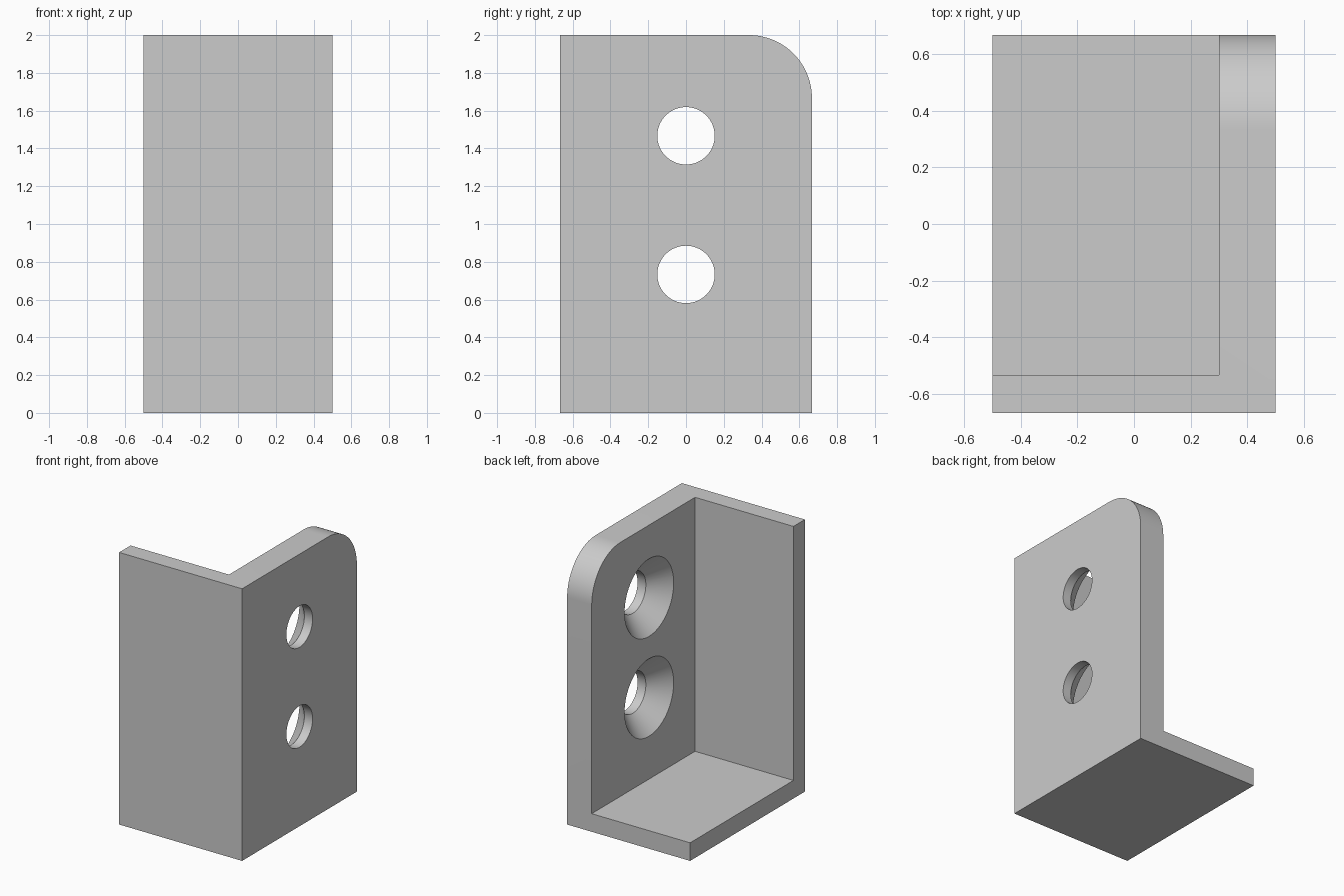
import bpy, bmesh, math
from mathutils import Matrix

cube = bpy.data.objects.get("Cube")
if cube:
    bpy.data.objects.remove(cube, do_unlink=True)

W, D, H = 1.0, 4 / 3, 2.0          # overall size
SIDE, WALL = 0.2, 0.133            # drilled plate / thin wall thickness
CORNER = 1 / 3                     # rounded corner radius
HOLE, SINK = 0.152, 0.285          # bore and countersink radii

grey = bpy.data.materials.new("plain_grey")
grey.use_nodes = True
colour = (0.6, 0.6, 0.6, 1)
grey.diffuse_color = colour
grey.node_tree.nodes["Principled BSDF"].inputs["Base Color"].default_value = colour


def make_object(name, bm):
    bmesh.ops.recalc_face_normals(bm, faces=bm.faces)
    mesh = bpy.data.meshes.new(name)
    bm.to_mesh(mesh)
    bm.free()
    mesh.materials.append(grey)
    obj = bpy.data.objects.new(name, mesh)
    bpy.context.collection.objects.link(obj)
    return obj


def box(lo, hi):
    bm = bmesh.new()
    bmesh.ops.create_cube(bm, size=1)
    for v in bm.verts:
        v.co = [hi[i] if v.co[i] > 0 else lo[i] for i in range(3)]
    return bm


def drill(name, z):
    """Straight bore flaring into a countersink on the inner face."""
    inner = W / 2 - SIDE
    profile = [(W / 2 + 0.1, 0), (W / 2 + 0.1, HOLE),
               (inner + SINK - HOLE, HOLE), (inner - 0.05, SINK + 0.05), (inner - 0.05, 0)]
    bm = bmesh.new()
    verts = [bm.verts.new((x, r, 0)) for x, r in profile]
    edges = [bm.edges.new(pair) for pair in zip(verts, verts[1:])]
    bmesh.ops.spin(bm, geom=verts + edges, cent=(0, 0, 0), axis=(1, 0, 0),
                   angle=math.tau, steps=64)
    bmesh.ops.remove_doubles(bm, verts=bm.verts, dist=1e-5)
    bmesh.ops.transform(bm, matrix=Matrix.Translation((0, 0, z)), verts=bm.verts)
    return make_object(name, bm)


# Solid block with the upper back edge rounded
bm = box((-W / 2, -D / 2, 0), (W / 2, D / 2, H))
edge = [e for e in bm.edges if all(v.co.y > 0 and v.co.z > H / 2 for v in e.verts)]
bmesh.ops.bevel(bm, geom=edge, offset=CORNER, segments=24, profile=0.5, affect='EDGES')
bracket = make_object("corner_bracket", bm)

# Cavity leaves the front wall, floor and drilled side plate
cutters = [
    make_object("cavity_cutter", box((-W, -D / 2 + WALL, WALL), (W / 2 - SIDE, D, H + 1))),
    drill("lower_drill", 0.733),
    drill("upper_drill", 1.467),
]

bpy.ops.object.select_all(action='DESELECT')
bracket.select_set(True)
bpy.context.view_layer.objects.active = bracket
for cutter in cutters:
    cutter.hide_render = True
    mod = bracket.modifiers.new(cutter.name, 'BOOLEAN')
    mod.operation, mod.solver, mod.object = 'DIFFERENCE', 'EXACT', cutter
    bpy.ops.object.modifier_apply(modifier=mod.name)
    bpy.data.objects.remove(cutter, do_unlink=True)

bpy.ops.object.shade_smooth_by_angle(angle=math.radians(30))
